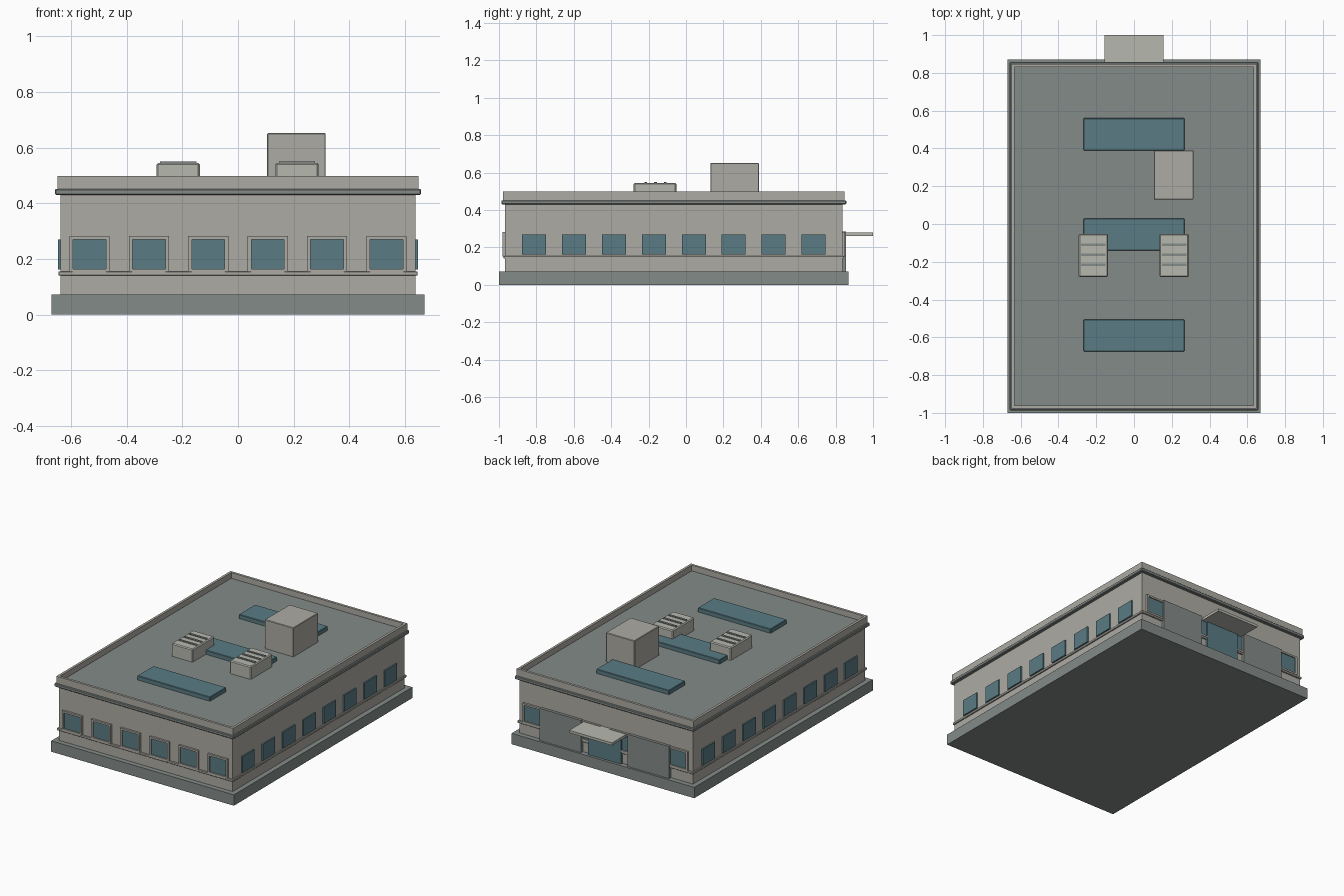
import bpy, bmesh
from mathutils import Vector

if "Cube" in bpy.data.objects:
    bpy.data.objects.remove(bpy.data.objects["Cube"])


def material(name, r, g, b):
    m = bpy.data.materials.new(name)
    m.diffuse_color = (r, g, b, 1)
    m.use_nodes = True
    m.node_tree.nodes["Principled BSDF"].inputs["Base Color"].default_value = m.diffuse_color
    return m


WALL = material("wall_beige", 0.42, 0.41, 0.37)
STONE = material("stone_grey", 0.23, 0.26, 0.25)
GLASS = material("window_teal", 0.10, 0.20, 0.23)
METAL = material("pale_metal", 0.47, 0.48, 0.43)
CY = -0.065  # centre of the building along y


def boxes(name, items, mat, bevel=0.0):
    """One object from a list of (x0, x1, y0, y1, z0, z1) boxes."""
    bm = bmesh.new()
    for x0, x1, y0, y1, z0, z1 in items:
        lo, hi = Vector((x0, y0, z0)), Vector((x1, y1, z1))
        for v in bmesh.ops.create_cube(bm, size=1)["verts"]:
            v.co = (lo + hi) / 2 + v.co * (hi - lo)
    me = bpy.data.meshes.new(name)
    bm.to_mesh(me)
    bm.free()
    me.materials.append(mat)
    ob = bpy.data.objects.new(name, me)
    bpy.context.collection.objects.link(ob)
    if bevel:
        mod = ob.modifiers.new("bevel", 'BEVEL')
        mod.width, mod.segments = bevel, 1
    return ob


def slab(hx, hy, z0, z1):
    return (-hx, hx, CY - hy, CY + hy, z0, z1)


# Main masses
boxes("plinth", [slab(0.67, 0.935, 0, 0.072)], STONE)
boxes("main_walls", [slab(0.637, 0.902, 0.07, 0.445)], WALL)
boxes("sill_band", [slab(0.645, 0.911, 0.14, 0.155)], WALL, 0.002)
boxes("cornice", [slab(0.658, 0.922, 0.43, 0.452)], STONE, 0.004)
boxes("roof_deck", [slab(0.637, 0.902, 0.44, 0.46)], STONE)

# Parapet around the roof
px, py, t = 0.648, 0.913, 0.016
boxes("parapet", [
    (-px, px, CY - py, CY - py + t, 0.45, 0.498),
    (-px, px, CY + py - t, CY + py, 0.45, 0.498),
    (-px, -px + t, CY - py + t, CY + py - t, 0.45, 0.498),
    (px - t, px, CY - py + t, CY + py - t, 0.45, 0.498)], WALL)

# Front and back windows with raised frames
panes, frames = [], []
for s in (-1, 1):
    wall = CY + s * 0.902

    def depth(d):
        return tuple(sorted((wall - s * 0.01, wall + s * d)))
    for i in range(6):
        x = (i - 2.5) * 0.2135
        panes.append((x - 0.06, x + 0.06, *depth(0.006), 0.162, 0.27))
        frames += [(x - 0.072, x - 0.059, *depth(0.013), 0.155, 0.282),
                   (x + 0.059, x + 0.072, *depth(0.013), 0.155, 0.282),
                   (x - 0.06, x + 0.06, *depth(0.013), 0.27, 0.282),
                   (x - 0.06, x + 0.06, *depth(0.013), 0.152, 0.164)]
boxes("end_window_panes", panes, GLASS)
boxes("end_window_frames", frames, WALL)

# Plain windows along both long sides
side = []
for i in range(8):
    y = CY + (i - 3.5) * 0.2133
    for s in (-1, 1):
        x0, x1 = sorted((s * 0.627, s * 0.646))
        side.append((x0, x1, y - 0.064, y + 0.064, 0.162, 0.27))
boxes("side_windows", side, GLASS)

# Rear entrance: door, flanking panels and canopy
boxes("rear_door", [(-0.12, 0.12, 0.82, 0.853, 0.07, 0.262)], GLASS)
boxes("rear_panels", [(-0.475, -0.17, 0.82, 0.856, 0.07, 0.285),
                      (0.17, 0.475, 0.82, 0.856, 0.07, 0.285)], STONE)
boxes("entrance_canopy", [(-0.157, 0.157, 0.83, 1.0, 0.262, 0.279)], METAL)

# Roof equipment
boxes("skylights", [(-0.267, 0.267, y - 0.085, y + 0.085, 0.45, 0.488)
                    for y in (-0.59, -0.056, 0.475)], GLASS, 0.003)
boxes("stair_housing", [(0.105, 0.315, 0.13, 0.39, 0.45, 0.652)], WALL, 0.003)
boxes("air_units", [(x - 0.078, x + 0.078, -0.28, -0.052, 0.45, 0.545)
                    for x in (-0.215, 0.212)], METAL, 0.006)
boxes("air_unit_slats", [(x - 0.065, x + 0.065, y - 0.007, y + 0.007, 0.535, 0.55)
                         for x in (-0.215, 0.212)
                         for y in (-0.216, -0.163, -0.11)], STONE)
